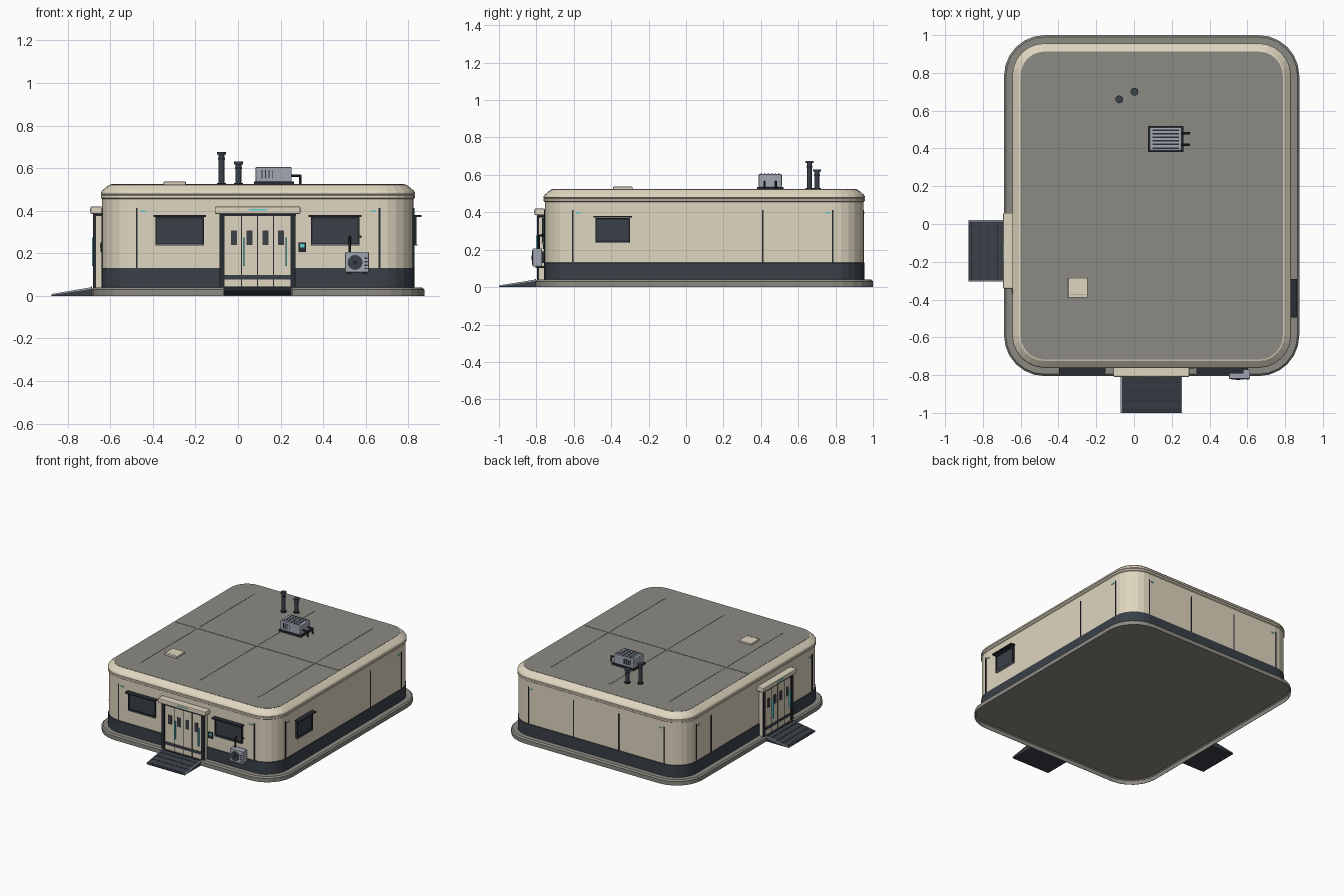
import bpy, bmesh, math
from mathutils import Matrix, Vector

if "Cube" in bpy.data.objects:
    bpy.data.objects.remove(bpy.data.objects["Cube"])


def material(name, r, g, b):
    m = bpy.data.materials.new(name)
    m.diffuse_color = (r, g, b, 1)
    m.use_nodes = True
    m.node_tree.nodes["Principled BSDF"].inputs["Base Color"].default_value = m.diffuse_color
    return m


CREAM = material("cream", .74, .67, .525)
GREY = material("roof_grey", .265, .255, .225)
NAVY = material("slate", .042, .052, .066)
BLACK = material("dark_trim", .022, .026, .033)
STEEL = material("blue_grey", .36, .39, .45)
CYAN = material("cyan", .11, .64, .70)

CX, CY, HX, HY = .0935, .0975, .7815, .9025   # footprint centre and half sizes
WALL = .050                                  # wall inset from the footprint
ID = Matrix.Identity(4)


def finish(name, bm, mat, matrix=ID, bevel=0):
    bmesh.ops.recalc_face_normals(bm, faces=bm.faces)
    me = bpy.data.meshes.new(name)
    bm.to_mesh(me)
    bm.free()
    me.transform(matrix)
    me.materials.append(mat)
    ob = bpy.data.objects.new(name, me)
    bpy.context.collection.objects.link(ob)
    if bevel:
        mod = ob.modifiers.new("bevel", 'BEVEL')
        mod.width, mod.segments = bevel, 2
    return ob


def boxes(name, mat, items, matrix=ID, bevel=0):
    """Boxes given as (x0, x1, y0, y1, z0, z1)."""
    bm = bmesh.new()
    for x0, x1, y0, y1, z0, z1 in items:
        m = Matrix.Translation(((x0 + x1) / 2, (y0 + y1) / 2, (z0 + z1) / 2)) \
            @ Matrix.Diagonal((x1 - x0, y1 - y0, z1 - z0, 1))
        bmesh.ops.create_cube(bm, size=1, matrix=m)
    return finish(name, bm, mat, matrix, bevel)


def cylinders(name, mat, items, sides=12, matrix=ID):
    """Rods given as (start, end, radius)."""
    bm = bmesh.new()
    for a, b, r in items:
        a, b = Vector(a), Vector(b)
        rot = (b - a).to_track_quat('Z', 'Y').to_matrix().to_4x4()
        bmesh.ops.create_cone(bm, cap_ends=True, segments=sides, radius1=r, radius2=r,
                              depth=(b - a).length,
                              matrix=Matrix.Translation((a + b) / 2) @ rot)
    return finish(name, bm, mat, matrix)


def prism(name, mat, profile, spans, matrix=ID):
    """Side profile of (y, z) points pushed across each (x0, x1) span."""
    bm = bmesh.new()
    for x0, x1 in spans:
        ends = [[bm.verts.new((x, y, z)) for y, z in profile] for x in (x0, x1)]
        for e in ends:
            bm.faces.new(e)
        n = len(profile)
        for i in range(n):
            j = (i + 1) % n
            bm.faces.new((ends[0][i], ends[0][j], ends[1][j], ends[1][i]))
    return finish(name, bm, mat, matrix)


def shell(name, mat, rings, seg=6):
    """Stack of rounded rectangles given as (inset, z), capped at both ends."""
    bm = bmesh.new()
    loops = []
    for inset, z in rings:
        r = .215 - inset
        loop = []
        for k, (sx, sy) in enumerate(((1, 1), (-1, 1), (-1, -1), (1, -1))):
            for i in range(seg + 1):
                a = math.pi / 2 * (k + i / seg)
                loop.append(bm.verts.new((CX + sx * (HX - .215) + r * math.cos(a),
                                          CY + sy * (HY - .215) + r * math.sin(a), z)))
        loops.append(loop)
    n = len(loops[0])
    for a, b in zip(loops, loops[1:]):
        for i in range(n):
            j = (i + 1) % n
            bm.faces.new((a[i], a[j], b[j], b[i]))
    bm.faces.new(loops[0])
    bm.faces.new(loops[-1])
    return finish(name, bm, mat)


# Wall frames: local x runs along the wall, -y points outward
def frame(x, y, deg):
    return Matrix.Translation((x, y, 0)) @ Matrix.Rotation(math.radians(deg), 4, 'Z')


FRONT = frame(0, CY - HY + WALL, 0)
RIGHT = frame(CX + HX - WALL, 0, 90)
BACK = frame(0, CY + HY - WALL, 180)
LEFT = frame(CX - HX + WALL, 0, -90)

# Building body; the foundation is a thin-walled tray, hollow underneath
shell("foundation", GREY, [(.012, .036), (.004, .029), (.003, 0), (0, 0), (0, .030), (.010, .04)])
shell("plinth_band", NAVY, [(.046, .038), (.046, .130), (.050, .132)])
shell("wall", CREAM, [(WALL, .125), (WALL, .47)])
shell("cornice", CREAM, [(.050, .455), (.0435, .460), (.0435, .472), (.048, .475),
                         (.0435, .478), (.0435, .485), (.049, .494), (.079, .5195), (.088, .522)])
shell("roof", GREY, [(.087, .51), (.087, .5235)])

# Raised roof seams
boxes("roof_seams", GREY,
      [(x - .004, x + .004, -.58, .79, .522, .5255) for x in (-.41, .09, .58)]
      + [(-.595, .78, .092, .108, .522, .5258)])

# Wall seams and their small marker lights
for label, side, seams, marks in (
        ("front", FRONT, (-.475, .665), (-.447, .637)),
        ("right", RIGHT, (-.605, .41, .785), (-.577, .757)),
        ("back", BACK, (-.66, -.28, .10, .48), (-.632, .452)),
        ("left", LEFT, (-.785, -.61, .605), (-.757, .577))):
    boxes(label + "_wall_seams", BLACK,
          [(u - .004, u + .004, -.003, .002, .13, .412) for u in seams], side)
    boxes(label + "_marker_lights", CYAN,
          [(u - .012, u + .012, -.004, .002, .394, .401) for u in marks], side)


# Windows: frame, glass, sill and hood
def window(label, side, u0, u1):
    boxes(label + "_window_frame", BLACK, [
        (u0, u0 + .008, -.014, .002, .24, .37), (u1 - .008, u1, -.014, .002, .24, .37),
        (u0, u1, -.014, .002, .24, .248), (u0, u1, -.014, .002, .36, .37)], side)
    boxes(label + "_window_glass", NAVY, [(u0, u1, -.007, .002, .242, .368)], side)
    boxes(label + "_window_sill", STEEL, [(u0, u1, -.018, .002, .236, .241)], side)
    boxes(label + "_window_hood", BLACK, [(u0 - .01, u1 + .01, -.037, .002, .371, .380)], side)


window("front_left", FRONT, -.388, -.16)
window("front_right", FRONT, .342, .57)
window("side", RIGHT, -.485, -.30)


# Entrance: surround, posts, canopy, four door leaves, keypad and ramp
def entrance(label, side, c, reach):
    m = side @ Matrix.Translation((c, 0, 0))
    boxes(label + "_door_surround", CREAM, [(-.178, .178, -.033, .002, .04, .385)], m)
    boxes(label + "_door_posts", BLACK,
          [(s * .167 - .012, s * .167 + .012, -.042, -.03, .04, .375) for s in (-1, 1)]
          + [(-.18, .18, -.042, .002, .374, .386)], m)
    boxes(label + "_door_canopy", CREAM, [(-.201, .201, -.055, .002, .385, .42)], m, .006)
    boxes(label + "_canopy_light", CYAN, [(-.04, .045, -.058, -.05, .402, .408)], m)
    boxes(label + "_door_leaves", CREAM, [(-.155, .155, -.035, .002, .04, .375)], m)
    boxes(label + "_door_gaps", BLACK,
          [(u - .002, u + .002, -.037, 0, .04, .375) for u in (-.075, 0, .075)], m)
    boxes(label + "_door_kick_strip", NAVY, [(-.155, .155, -.038, 0, .076, .097)], m)
    boxes(label + "_door_panes", NAVY,
          [(u - .014, u + .014, -.038, 0, .238, .307) for u in (-.11, -.037, .037, .11)], m)
    boxes(label + "_door_handles", CYAN,
          [(u - .0035, u + .0035, -.048, 0, .14, .275) for u in (-.065, .135)], m)
    boxes(label + "_keypad", BLACK, [(.192, .228, -.009, .002, .205, .25)], m)
    boxes(label + "_keypad_screen", CYAN, [(.199, .221, -.011, 0, .228, .244)], m)
    boxes(label + "_threshold", BLACK, [(-.155, .155, -.053, -.047, .001, .043)], m)
    prism(label + "_ramp", NAVY,
          [(-.047, .038), (-reach, .006), (-reach, 0), (-.047, 0)], [(-.158, .158)], m)
    prism(label + "_ramp_edges", STEEL,
          [(-.047, .041), (-reach, .009), (-reach, .004), (-.047, .033)],
          [(-.163, -.156), (.156, .163)], m)
    slope = .032 / (reach - .047)
    for i in range(4):
        d = .085 + i * (reach - .10) / 3
        z = .038 - (d - .047) * slope
        boxes(label + "_ramp_line_%d" % (i + 1), BLACK,
              [(-.156, .156, -d - .002, -d + .002, z - .004, z + .0015)], m)


entrance("front", FRONT, .092, .245)
entrance("left", LEFT, .142, .237)

# Wall cooling unit
boxes("cooler_case", STEEL, [(.503, .615, -.065, -.014, .11, .207)], FRONT, .005)
boxes("cooler_bracket", BLACK, [(.515, .53, -.05, .002, .103, .112),
                                (.588, .603, -.05, .002, .103, .112),
                                (.52, .60, -.016, .002, .13, .19)], FRONT)
cylinders("cooler_fan", NAVY, [((.55, -.06, .157), (.55, -.069, .157), .035)], 16, FRONT)
cylinders("cooler_fan_hub", BLACK, [((.55, -.06, .157), (.55, -.072, .157), .011)], 12, FRONT)
boxes("cooler_slots", BLACK, [(.594, .609, -.067, -.06, z, z + .006)
                              for z in (.125, .141, .157, .173)], FRONT)
cylinders("cooler_pipes", BLACK, [((.525, -.03, .2), (.525, -.03, .28), .005),
                                  ((.525, -.03, .276), (.525, .005, .276), .005),
                                  ((.575, -.02, .278), (.575, .005, .278), .006)], 8, FRONT)

# Rooftop ventilation unit
boxes("rooftop_unit_base", BLACK, [(.075, .262, .38, .52, .52, .536)])
boxes("rooftop_unit_case", STEEL, [(.082, .252, .388, .512, .534, .605)], ID, .006)
boxes("rooftop_unit_top_slots", BLACK,
      [(.097, .237, y - .004, y + .004, .60, .6062)
       for y in (.402, .421, .440, .459, .478, .497)])
boxes("rooftop_unit_side_slots", BLACK,
      [(x, x + .004, .3865, .5135, .552, .592) for x in (.11, .127, .144, .161)])
cylinders("rooftop_unit_pipes", BLACK,
          [p for y in (.42, .48) for p in (((.245, y, .564), (.297, y, .564), .006),
                                           ((.292, y, .568), (.292, y, .523), .006))], 8)

# Exhaust stacks with flanges and caps
for label, x, y, top in (("tall", -.078, .66, .675), ("short", .002, .70, .63)):
    cylinders(label + "_exhaust_stack", NAVY, [
        ((x, y, .52), (x, y, top), .0135), ((x, y, top - .012), (x, y, top), .021)])
    cylinders(label + "_exhaust_trim", BLACK, [
        ((x, y, .523), (x, y, .531), .021), ((x, y, top - .035), (x, y, top - .028), .016)])

# Roof hatch
boxes("roof_hatch", CREAM, [(-.349, -.245, -.39, -.286, .52, .537)], ID, .004)
boxes("roof_hatch_seam", GREY, [(-.34, -.254, -.377, -.373, .53, .5375)])
